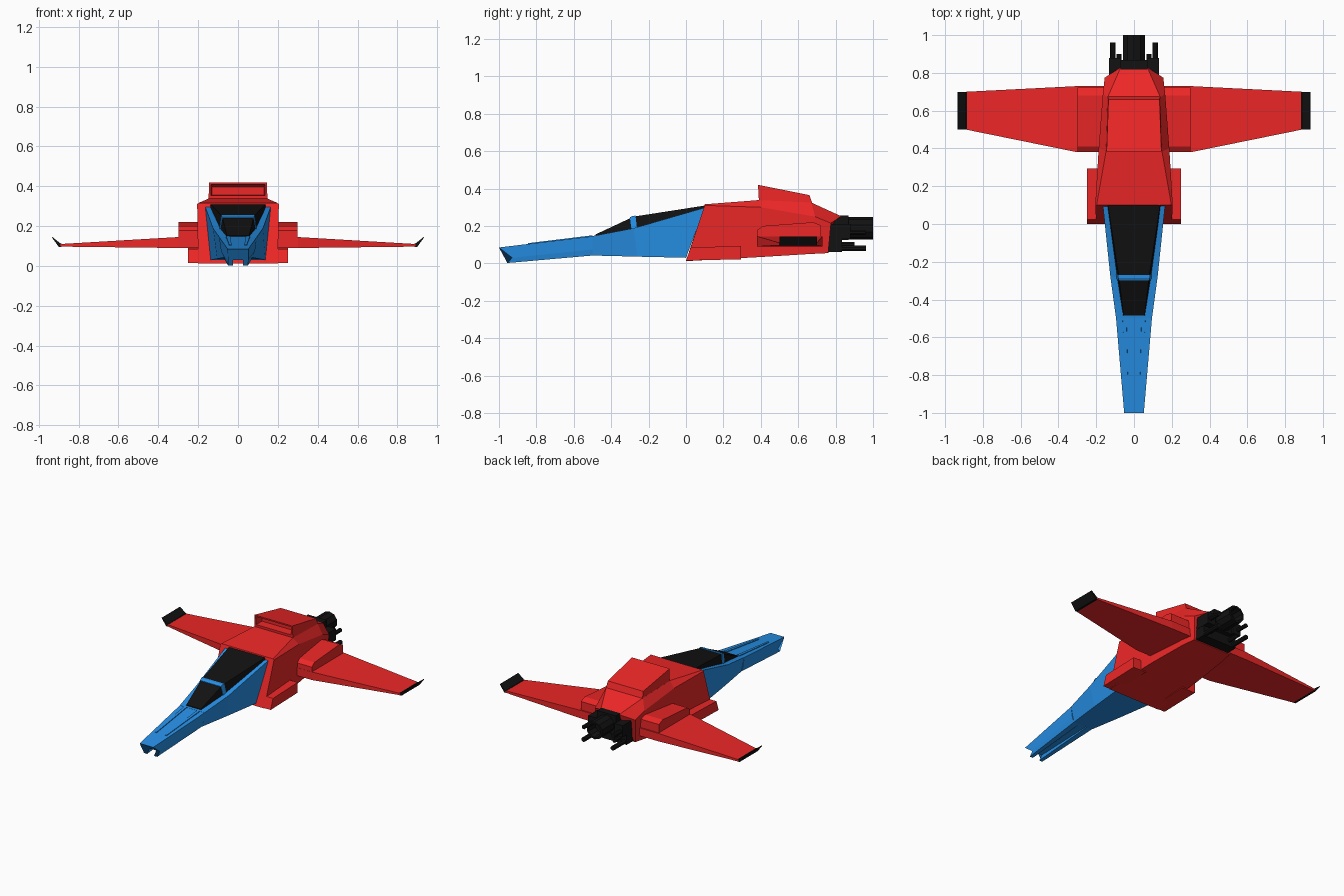
import bpy, bmesh, math
from mathutils import Matrix


def material(name, rgb):
    m = bpy.data.materials.new(name)
    m.diffuse_color = (*rgb, 1)
    return m


RED = material("red_paint", (0.85, 0.02, 0.02))
BLUE = material("blue_paint", (0.02, 0.28, 0.8))
BLACK = material("black_metal", (0.006, 0.006, 0.006))


def finish(name, bm, mat, mirror=False):
    bmesh.ops.recalc_face_normals(bm, faces=bm.faces)
    me = bpy.data.meshes.new(name)
    bm.to_mesh(me)
    bm.free()
    me.materials.append(mat)
    ob = bpy.data.objects.new(name, me)
    bpy.context.collection.objects.link(ob)
    if mirror:
        ob.modifiers.new("mirror", "MIRROR").use_mirror_merge = False
    return ob


def loft(name, rings, mat, mirror=False):
    """Skin a list of closed rings and cap both ends."""
    bm = bmesh.new()
    vs = [[bm.verts.new(p) for p in r] for r in rings]
    n = len(vs[0])
    for a, b in zip(vs, vs[1:]):
        for i in range(n):
            j = (i + 1) % n
            bm.faces.new((a[i], a[j], b[j], b[i]))
    bm.faces.new(vs[0])
    bm.faces.new(vs[-1])
    return finish(name, bm, mat, mirror)


def sym(*half):
    """Half ring on +x completed by its mirror image."""
    return list(half) + [(-x, y, z) for x, y, z in reversed(half)]


def rect_y(x0, x1, y, z0, z1):
    return [(x0, y, z0), (x1, y, z0), (x1, y, z1), (x0, y, z1)]


def box(name, x0, x1, y0, y1, z0, z1, mat, mirror=False):
    return loft(name, [rect_y(x0, x1, y0, z0, z1), rect_y(x0, x1, y1, z0, z1)], mat, mirror)


def circle_y(x, y, z, r, n):
    return [(x + r * math.cos(math.tau * (i + .5) / n), y,
             z + r * math.sin(math.tau * (i + .5) / n)) for i in range(n)]


# Nose with two prongs and a channel between them
loft("nose", [
    sym((.052, -1, .085), (.052, -.93, .03), (.05, -.955, .002), (.026, -.955, .002), (.026, -.93, .03)),
    sym((.095, -.5, .145), (.085, -.5, .075), (.072, -.5, .042), (.03, -.5, .042), (.026, -.5, .045)),
], BLUE)
loft("nose_rail", [
    [(.032, -.845, .095), (.045, -.845, .095), (.045, -.845, .108), (.032, -.845, .108)],
    [(.038, -.5, .13), (.062, -.5, .13), (.06, -.5, .15), (.04, -.5, .15)],
], BLUE, True)

# Cockpit shell
loft("cockpit", [
    sym((.095, -.5, .146), (.072, -.5, .042)),
    sym((.125, -.28, .188), (.105, -.26, .036)),
    sym((.165, .1, .298), (.137, 0, .03)),
], BLUE)
# Canopy glass and frame bar
loft("canopy", [
    sym((.056, -.485, .154), (.06, -.485, .13)),
    sym((.08, -.28, .25), (.092, -.28, .17)),
    sym((.138, .1, .309), (.146, .1, .27)),
], BLACK)
loft("canopy_bar", [
    sym((.08, -.3, .246), (.094, -.29, .17)),
    sym((.083, -.285, .254), (.097, -.27, .17)),
    sym((.085, -.27, .255), (.097, -.26, .17)),
], BLUE)

# Main fuselage
loft("fuselage", [
    sym((.198, .1, .316), (.205, .1, .31), (.2, 0, .012)),
    sym((.148, .385, .338), (.187, .4, .3), (.185, .4, .034)),
    sym((.14, .67, .325), (.165, .69, .25), (.162, .66, .05)),
    sym((.07, .83, .252), (.155, .775, .215), (.145, .76, .055)),
], RED)
# Dorsal intake with a recessed mouth
loft("dorsal_intake", [
    sym((.13, .45, .395), (.13, .45, .355)),
    sym((.135, .386, .41), (.135, .389, .354)),
    sym((.145, .385, .42), (.148, .39, .33)),
    sym((.135, .66, .365), (.14, .675, .322)),
], RED)

# Lower side pods
loft("side_pod", [
    [(.15, 0, .015), (.25, 0, .015), (.25, .025, .085), (.15, .025, .085)],
    [(.15, .295, .022), (.25, .295, .022), (.25, .295, .093), (.15, .295, .093)],
], RED, True)

# Wings, wing roots and upturned tips
loft("wing", [
    [(x, .38, .09), (x, .73, .09), (x, .73, .145), (x, .38, .145)] for x in (.12, .3)
] + [[(.89, .5, .097), (.89, .7, .097), (.89, .7, .11), (.89, .5, .11)]], RED, True)
loft("wing_root", [
    [(x, .381, .1), (x, .381, .178), (x, .41, .2), (x, .68, .22), (x, .722, .203), (x, .722, .1)]
    for x in (.12, .298)], RED, True)
loft("wing_tip", [
    [(.885, .5, .096), (.885, .7, .096), (.885, .7, .112), (.885, .5, .112)],
    [(.9, .5, .096), (.9, .7, .096), (.89, .7, .112), (.89, .5, .112)],
    [(.935, .5, .144), (.935, .7, .144), (.932, .7, .145), (.932, .5, .145)],
], BLACK, True)

# Engine housing
box("engine_base", -.13, .13, .74, .835, .06, .2, BLACK)
box("engine_block", -.072, .072, .76, .868, .125, .257, BLACK)
box("engine_side_block", .07, .132, .75, .88, .13, .21, BLACK, True)
# Main nozzle with a hollow end
loft("main_nozzle", [circle_y(0, y, .187, r, 10) for y, r in
                     ((.84, .06), (1, .06), (1, .047), (.93, .042))], BLACK)
# Exhaust rods
for name, x, y0, y1, z, r in (("lower_rod", .112, .78, .962, .08, .016),
                              ("inner_rod", .08, .8, .9, .1, .014),
                              ("upper_rod", .112, .78, .96, .165, .014)):
    loft(name, [circle_y(x, y0, z, r, 8), circle_y(x, y1, z, r, 8)], BLACK, True)
